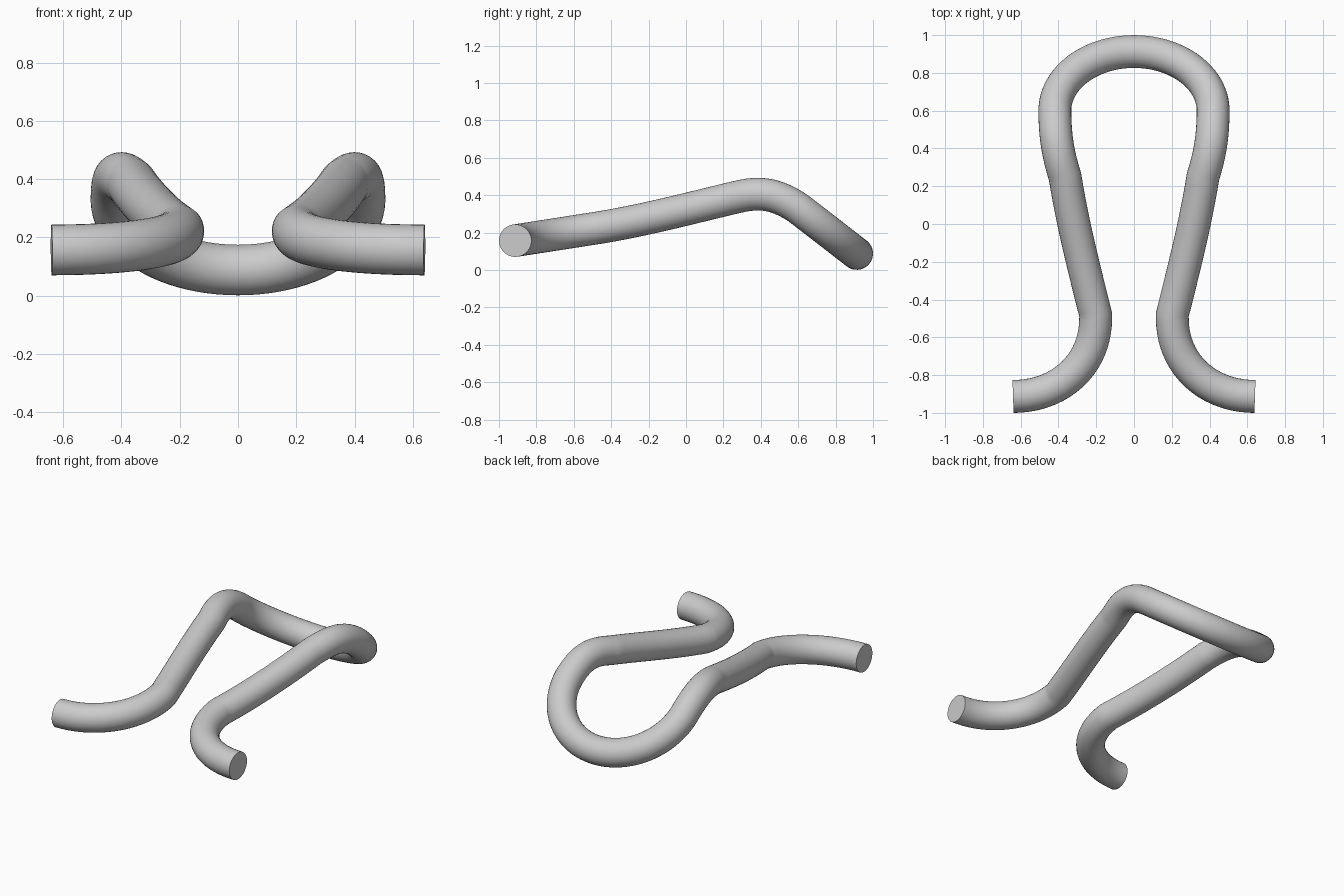
import bpy
from mathutils import Vector
from mathutils.geometry import interpolate_bezier

if "Cube" in bpy.data.objects:
    bpy.data.objects.remove(bpy.data.objects["Cube"])

RADIUS = 0.087

# Right half of the centreline: foot bend, rising leg, shoulder bend, tilted arch
# Each row is one bezier: start, handle, handle, end
half = [
    [(0.64, -0.913, 0.157), (0.395, -0.913, 0.157), (0.203, -0.745, 0.183), (0.203, -0.50, 0.221)],
    [(0.203, -0.48, 0.224), (0.263, -0.24, 0.262), (0.325, 0.00, 0.325), (0.365, 0.25, 0.385)],
    [(0.368, 0.26, 0.387), (0.405, 0.38, 0.418), (0.418, 0.47, 0.417), (0.419, 0.60, 0.330)],
    [(0.419, 0.60, 0.330), (0.419, 0.773, 0.197), (0.231, 0.913, 0.088), (0.0, 0.913, 0.088)],
]
path = []
for seg in half:
    for p in interpolate_bezier(*[Vector(c) for c in seg], 22):
        if not path or (p - path[-1]).length > 1e-4:
            path.append(p)

# Mirror into the full left-right path
path += [Vector((-p.x, p.y, p.z)) for p in reversed(path[:-1])]

# Round rod swept along the path
curve = bpy.data.curves.new("bent_rod", 'CURVE')
curve.dimensions = '3D'
curve.twist_mode = 'MINIMUM'
curve.bevel_depth = RADIUS
curve.bevel_resolution = 14
curve.use_fill_caps = True
spline = curve.splines.new('POLY')
spline.points.add(len(path) - 1)
for pt, p in zip(spline.points, path):
    pt.co = (*p, 1.0)

rod = bpy.data.objects.new("bent_rod", curve)
bpy.context.collection.objects.link(rod)
bpy.context.view_layer.objects.active = rod
rod.select_set(True)
bpy.ops.object.convert(target='MESH')
rod = bpy.context.object

# Weld the end caps and keep their rims crisp
bpy.ops.object.mode_set(mode='EDIT')
bpy.ops.mesh.select_all(action='SELECT')
bpy.ops.mesh.remove_doubles(threshold=0.0005)
bpy.ops.mesh.normals_make_consistent(inside=False)
bpy.ops.object.mode_set(mode='OBJECT')
bpy.ops.object.shade_smooth_by_angle(angle=0.6)
